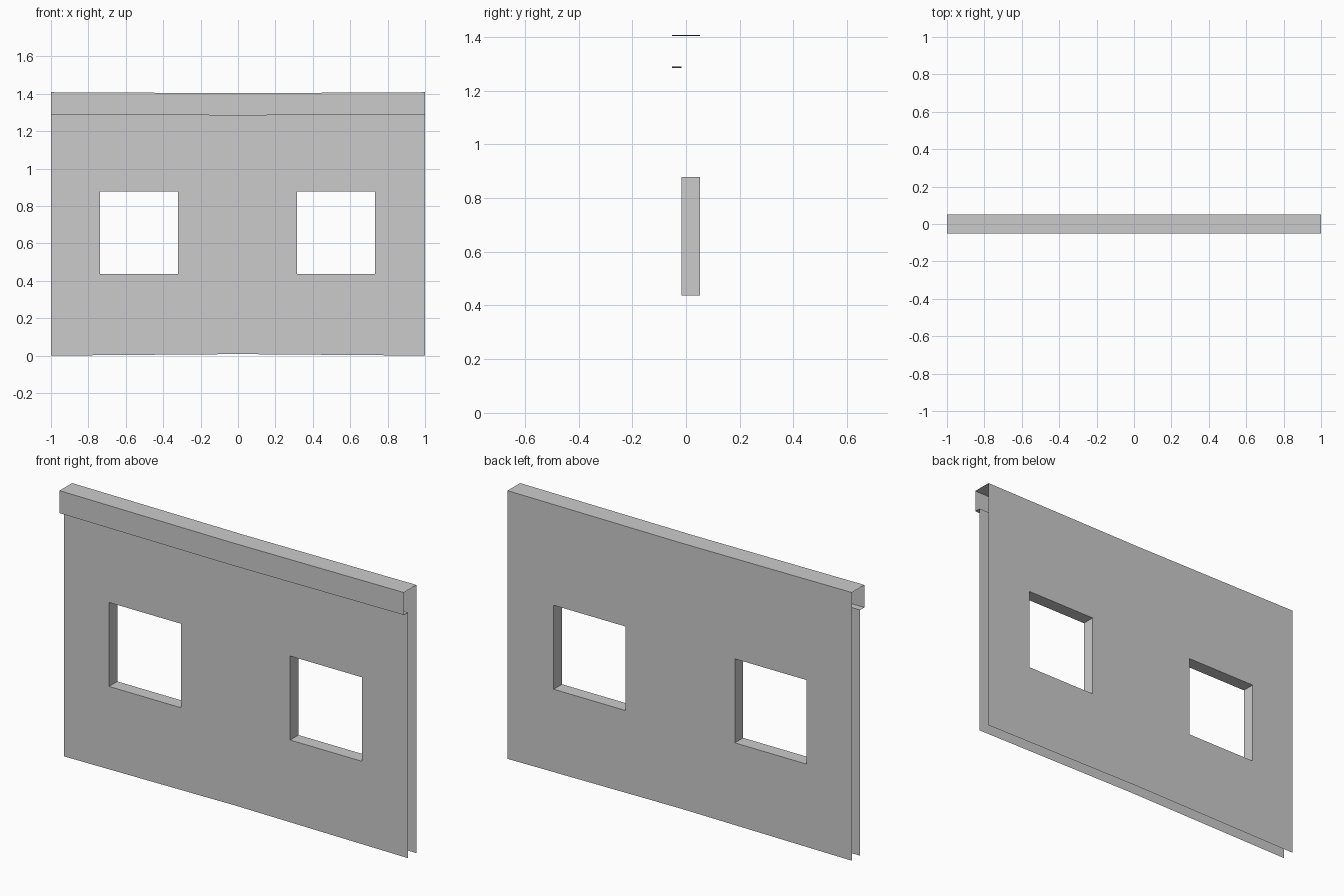
import bpy, bmesh

cube = bpy.data.objects.get("Cube")
if cube:
    bpy.data.objects.remove(cube, do_unlink=True)

grey = bpy.data.materials.new("wall_grey")
grey.use_nodes = True
colour = (0.6, 0.6, 0.6, 1)
grey.diffuse_color = colour
grey.node_tree.nodes["Principled BSDF"].inputs["Base Color"].default_value = colour

EAVE, FRONT, BACK = -0.052, -0.017, 0.052    # depths of the three upright planes
LEDGE, TOP = 1.29, 1.408
SILL, HEAD = 0.437, 0.878
WINDOWS = [(-0.737, -0.32), (0.315, 0.732)]
XS = [-1, *WINDOWS[0], 0, *WINDOWS[1], 1]
SAG = {0: 0.008, LEDGE: -0.006, TOP: -0.005}  # slight bow at mid-length


def point(x, y, z):
    return x, y, z + SAG.get(z, 0) * (1 - abs(x))


def make(name, quads):
    """Join quads into one open sheet."""
    bm = bmesh.new()
    for quad in quads:
        bm.faces.new([bm.verts.new(point(*p)) for p in quad])
    bmesh.ops.remove_doubles(bm, verts=bm.verts, dist=0.0001)
    mesh = bpy.data.meshes.new(name)
    bm.to_mesh(mesh)
    bm.free()
    mesh.materials.append(grey)
    obj = bpy.data.objects.new(name, mesh)
    bpy.context.collection.objects.link(obj)


def sheet(y, top, flip):
    """Upright sheet with the window openings left out."""
    zs = [0, SILL, HEAD, top]
    quads = []
    for x0, x1 in zip(XS, XS[1:]):
        for z0, z1 in zip(zs, zs[1:]):
            if z0 == SILL and (x0, x1) in WINDOWS:
                continue
            quad = [(x0, y, z0), (x1, y, z0), (x1, y, z1), (x0, y, z1)]
            quads.append(quad[::-1] if flip else quad)
    return quads


def strip(start, end):
    """Long strip between two (y, z) profile points, split at mid-length."""
    return [[(a, *start), (b, *start), (b, *end), (a, *end)]
            for a, b in ((-1, 0), (0, 1))]


# Wall faces
make("front_wall", sheet(FRONT, LEDGE, False))
make("back_wall", sheet(BACK, TOP, True))

# Overhanging top: underside, fascia and cap
profile = [(FRONT, LEDGE), (EAVE, LEDGE), (EAVE, TOP), (BACK, TOP)]
make("top_overhang", [q for a, b in zip(profile, profile[1:]) for q in strip(a, b)])

# Window reveals lining each opening
for side, (left, right) in zip(("right", "left"), WINDOWS):
    ring = [(left, SILL), (right, SILL), (right, HEAD), (left, HEAD)]
    make(side + "_window_reveal",
         [[(a[0], FRONT, a[1]), (b[0], FRONT, b[1]), (b[0], BACK, b[1]), (a[0], BACK, a[1])]
          for a, b in zip(ring, ring[1:] + ring[:1])])
